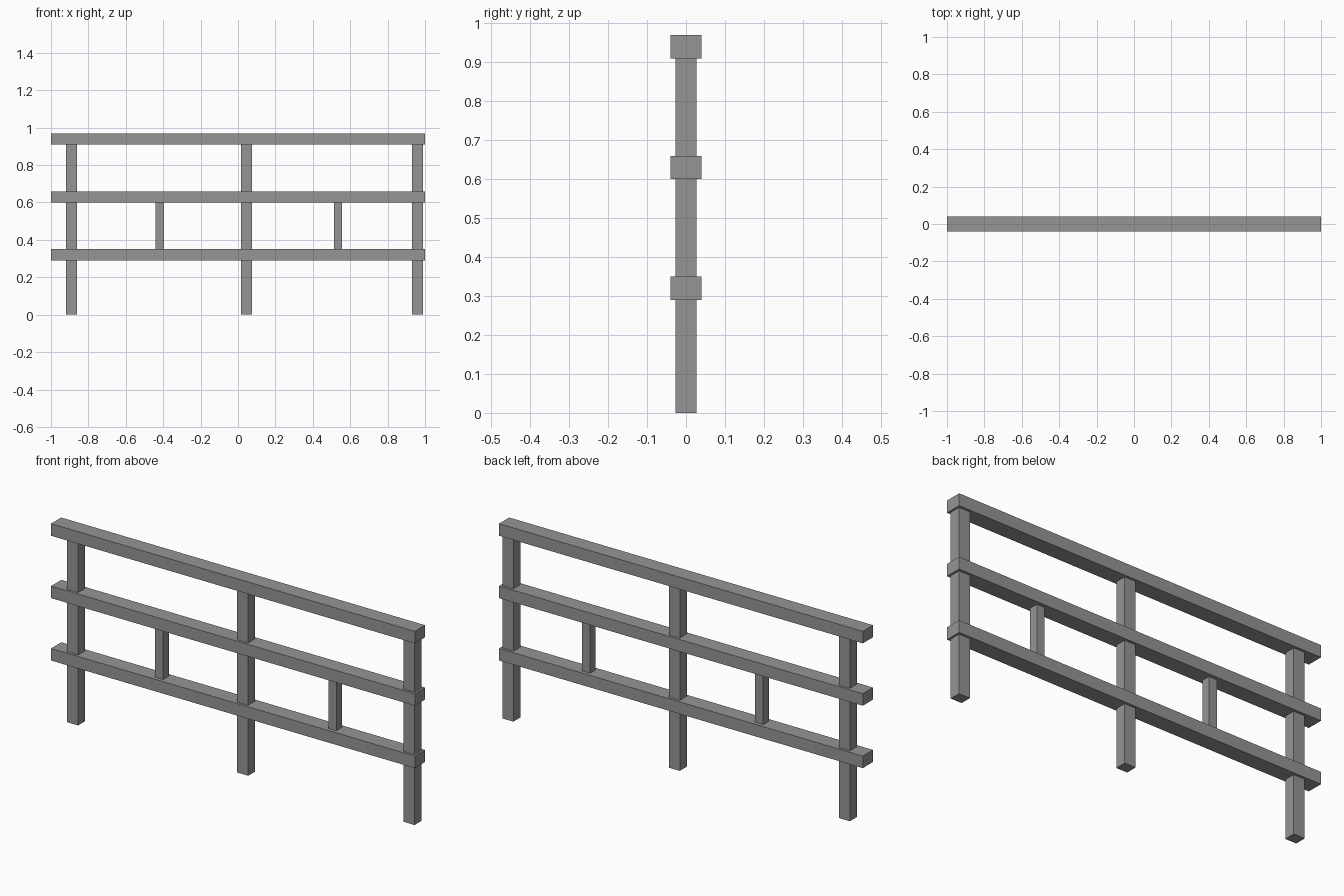
import bpy

# Remove the default cube
default = bpy.data.objects.get("Cube")
if default:
    bpy.data.objects.remove(default, do_unlink=True)

# One flat grey for the whole fence
grey = bpy.data.materials.new("plain grey")
grey.use_nodes = True
colour = (0.3, 0.3, 0.3, 1)
grey.diffuse_color = colour
grey.node_tree.nodes["Principled BSDF"].inputs["Base Color"].default_value = colour


def beam(name, x, width, depth, bottom, top):
    """Square-edged timber centred on y = 0."""
    bpy.ops.mesh.primitive_cube_add(size=1, location=(x, 0, (bottom + top) / 2))
    obj = bpy.context.object
    obj.name = name
    obj.scale = (width, depth, top - bottom)
    bpy.ops.object.transform_apply(location=False, rotation=False, scale=True)
    obj.data.materials.append(grey)
    return obj


# Horizontal rails
RAIL = 0.06
rails = {"lower_rail": 0.29, "middle_rail": 0.60, "top_rail": 0.91}
for name, bottom in rails.items():
    beam(name, 0, 2.0, 0.08, bottom, bottom + RAIL)

# Main posts, from the ground up to the top rail
for name, x in (("right_post", -0.89), ("middle_post", 0.045), ("left_post", 0.96)):
    beam(name, x, 0.06, 0.055, 0, rails["top_rail"])

# Short struts between the lower and middle rails
for name, x in (("right_strut", -0.418), ("left_strut", 0.534)):
    beam(name, x, 0.044, 0.044, rails["lower_rail"] + RAIL, rails["middle_rail"])
